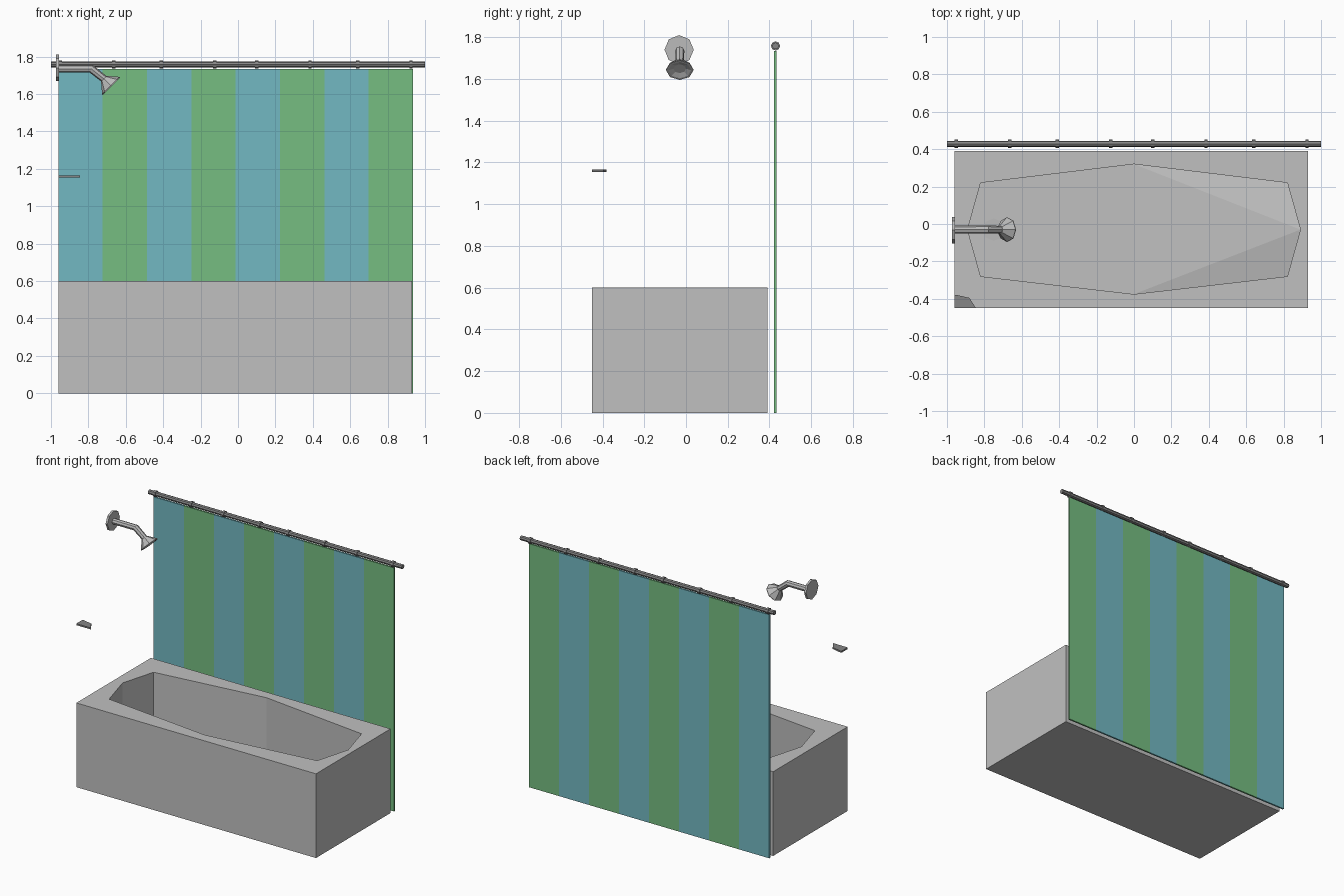
import bpy, bmesh, math
from mathutils import Vector

cube = bpy.data.objects.get("Cube")
if cube:
    bpy.data.objects.remove(cube, do_unlink=True)


def material(name, rgb):
    m = bpy.data.materials.new(name)
    m.use_nodes = True
    m.diffuse_color = (*rgb, 1)
    m.node_tree.nodes["Principled BSDF"].inputs["Base Color"].default_value = (*rgb, 1)
    return m


ENAMEL = material("grey enamel", (0.53, 0.53, 0.53))
CHROME = material("light chrome", (0.5, 0.5, 0.5))
STEEL = material("dark steel", (0.24, 0.24, 0.24))
BLUE = material("curtain blue", (0.17, 0.48, 0.54))
GREEN = material("curtain green", (0.18, 0.51, 0.22))


def finish(name, bm, mats):
    bmesh.ops.recalc_face_normals(bm, faces=bm.faces)
    mesh = bpy.data.meshes.new(name)
    bm.to_mesh(mesh)
    bm.free()
    for m in mats:
        mesh.materials.append(m)
    ob = bpy.data.objects.new(name, mesh)
    bpy.context.collection.objects.link(ob)
    return ob


def loft(bm, loops):
    """Join consecutive closed loops of points with quads."""
    rows = [[bm.verts.new(p) for p in loop] for loop in loops]
    n = len(rows[0])
    for a, b in zip(rows, rows[1:]):
        for i in range(n):
            j = (i + 1) % n
            bm.faces.new((a[i], a[j], b[j], b[i]))
    return rows


def ring(center, axis, radius, sides=8, turn=0.0):
    c, axis = Vector(center), Vector(axis).normalized()
    u = Vector((0, 1, 0)) if abs(axis.y) < 0.9 else Vector((1, 0, 0))
    v = axis.cross(u)
    angles = [turn + math.tau * i / sides for i in range(sides)]
    return [c + radius * (math.cos(a) * u + math.sin(a) * v) for a in angles]


def tube(name, stations, mat):
    """Eight sided body through (center, axis, radius) stations, capped."""
    bm = bmesh.new()
    rows = loft(bm, [ring(*s) for s in stations])
    bm.faces.new(rows[0])
    bm.faces.new(rows[-1])
    return finish(name, bm, [mat])


# Bathtub: basin floor, basin rim, outer rim and base lofted together
MID = -0.03
basin = [(-0.89, MID), (-0.82, 0.22), (0, 0.32), (0.82, 0.22),
         (0.89, MID), (0.82, -0.28), (0, -0.375), (-0.82, -0.28)]
L, R, F, B = -0.96, 0.93, -0.45, 0.39
outer = [(L, MID), (L, B), (0, B), (R, B), (R, MID), (R, F), (0, F), (L, F)]
FLOOR, RIM = 0.1, 0.6
bm = bmesh.new()
rows = loft(bm, [
    [(x, y, FLOOR + (0.04 if x > 0.85 else 0)) for x, y in basin],
    [(x, y, RIM) for x, y in basin],
    [(x, y, RIM) for x, y in outer],
    [(x, y, 0) for x, y in outer]])
f = rows[0]
bm.faces.new((f[0], f[1], f[2], f[6], f[7]))
bm.faces.new((f[2], f[4], f[6]))      # gently rising end of the floor
bm.faces.new((f[2], f[3], f[4]))
bm.faces.new((f[4], f[5], f[6]))
bm.faces.new(rows[3])
finish("bathtub", bm, [ENAMEL])

# Drain ring on the basin floor
up = (0, 0, 1)
tube("drain", [((-0.75, MID, FLOOR), up, 0.06), ((-0.75, MID, FLOOR + 0.008), up, 0.06),
               ((-0.75, MID, FLOOR + 0.008), up, 0.042),
               ((-0.75, MID, FLOOR + 0.003), up, 0.042)], CHROME)

# Curtain: thin panel in eight stripes of alternating colour
STRIPES, X0, X1, TOP = 8, -0.96, 0.935, 1.735
Y0, Y1 = 0.422, 0.434
bm = bmesh.new()
xs = [X0 + (X1 - X0) * i / STRIPES for i in range(STRIPES + 1)]
rows = [[bm.verts.new((x, y, z)) for y, z in ((Y0, 0), (Y1, 0), (Y1, TOP), (Y0, TOP))]
        for x in xs]
for s, (a, b) in enumerate(zip(rows, rows[1:])):
    for i in range(4):
        j = (i + 1) % 4
        bm.faces.new((a[i], a[j], b[j], b[i])).material_index = s % 2
bm.faces.new(rows[0]).material_index = 0
bm.faces.new(rows[-1]).material_index = 1
finish("curtain", bm, [BLUE, GREEN])

# Curtain rod and its rings
ROD_Y, ROD_Z, ALONG = 0.429, 1.758, (1, 0, 0)
tube("curtain_rod", [((x, ROD_Y, ROD_Z), ALONG, 0.016) for x in (-1, 1)], STEEL)
for i, x in enumerate((-0.95, -0.665, -0.41, -0.125, 0.1, 0.385, 0.64, 0.925)):
    tube(f"curtain_ring_{i + 1}",
         [((x + d, ROD_Y, ROD_Z), ALONG, 0.022) for d in (-0.009, 0.009)], STEEL)

# Shower: wall flange, bent arm and flared head
tube("shower_flange", [((x, MID - 0.003, 1.74), ALONG, 0.07) for x in (-0.972, -0.957)], CHROME)
down = Vector((1, 0, -1)).normalized()
bend = Vector((-0.785, MID, 1.735))
face = Vector((-0.677, MID, 1.642))
neck = face - down * 0.05
tube("shower_arm", [((-0.96, MID, 1.735), ALONG, 0.021),
                    (bend, (1, 0, -0.41), 0.022),
                    (neck, down, 0.02)], CHROME)
tube("shower_head", [(neck - down * 0.006, down, 0.022), (face - down * 0.004, down, 0.066),
                     (face, down, 0.066), (face, down, 0.055),
                     (face - down * 0.01, down, 0.03)], CHROME)

# Small corner shelf
plan = [(-0.96, -0.45), (-0.845, -0.45), (-0.88, -0.395), (-0.945, -0.38), (-0.96, -0.38)]
bm = bmesh.new()
rows = loft(bm, [[(x, y, z) for x, y in plan] for z in (1.154, 1.165)])
for r in rows:
    bm.faces.new(r)
finish("corner_shelf", bm, [STEEL])
